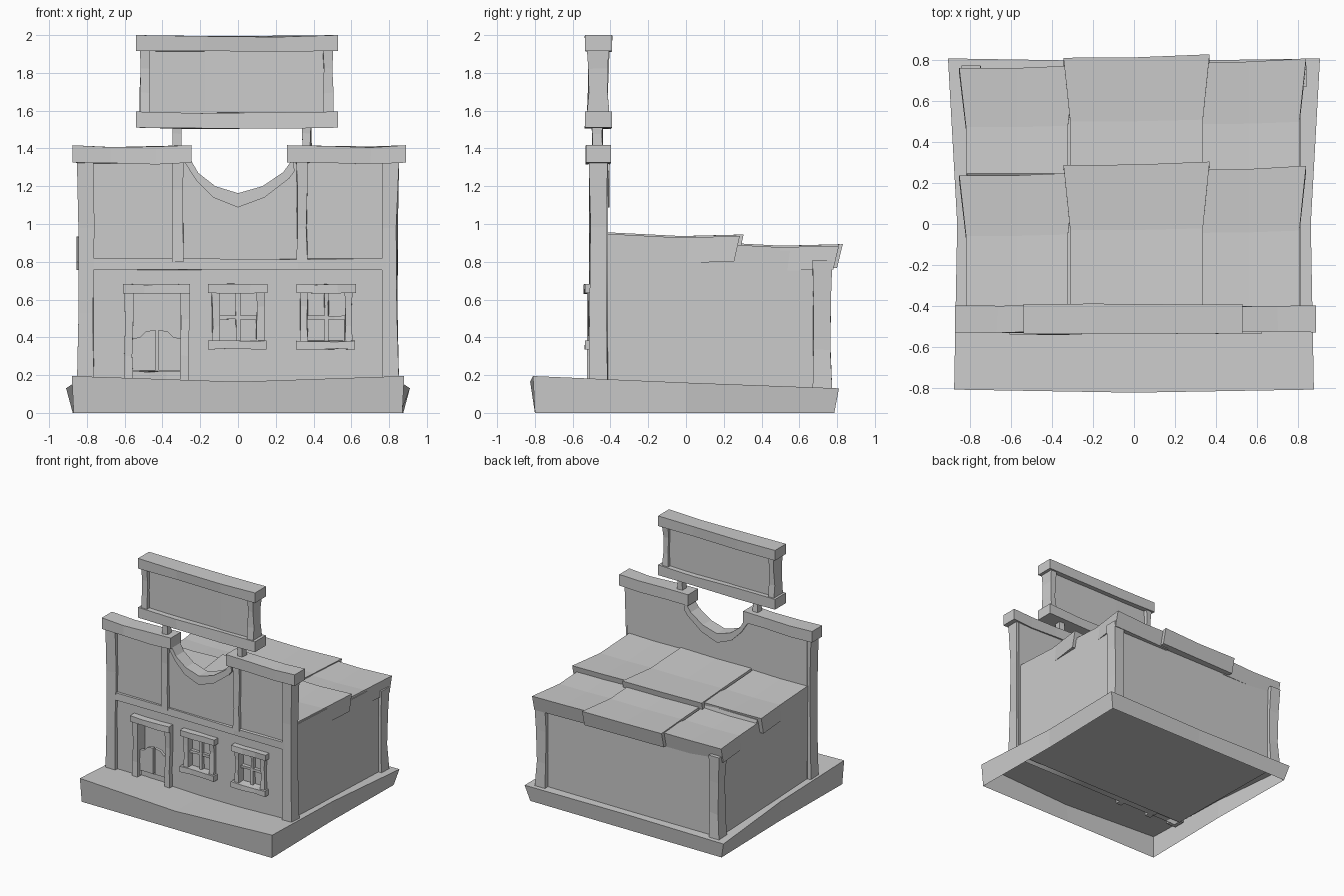
import bpy, bmesh, random
from mathutils import Vector

if "Cube" in bpy.data.objects:
    bpy.data.objects.remove(bpy.data.objects["Cube"])

random.seed(4)


def finish(name, bm):
    bmesh.ops.recalc_face_normals(bm, faces=bm.faces)
    me = bpy.data.meshes.new(name)
    bm.to_mesh(me)
    bm.free()
    ob = bpy.data.objects.new(name, me)
    bpy.context.collection.objects.link(ob)
    return ob


def loft(name, rings):
    """Skin a list of equal point rings and close both ends."""
    bm = bmesh.new()
    vs = [[bm.verts.new(p) for p in r] for r in rings]
    n = len(vs[0])
    for a, b in zip(vs, vs[1:]):
        for i in range(n):
            bm.faces.new((a[i], a[(i + 1) % n], b[(i + 1) % n], b[i]))
    bm.faces.new(vs[0])
    bm.faces.new(vs[-1])
    return finish(name, bm)


def beam(name, x, y, z, axis=2, pinch=0.12, bend=(0, 0, 0), jit=0.005):
    """Rough-hewn timber: a box pinched and bent along one axis."""
    lo, hi = Vector((x[0], y[0], z[0])), Vector((x[1], y[1], z[1]))
    mid, half = (lo + hi) / 2, (hi - lo) / 2
    u, v = [k for k in range(3) if k != axis]
    rings = []
    for t in (-1, -0.35, 0.4, 1):
        inner = abs(t) < 1
        off = Vector(bend) if inner else Vector()
        s = 1 - pinch if inner else 1
        ring = []
        for a, b in ((-1, -1), (1, -1), (1, 1), (-1, 1)):
            p = mid + off
            p[axis] += t * half[axis]
            p[u] += a * half[u] * s
            p[v] += b * half[v] * s
            if inner:
                p += Vector([random.uniform(-jit, jit) for _ in range(3)])
            ring.append(p)
        rings.append(ring)
    return loft(name, rings)


def prism(name, pts, axis, a, b):
    """Extrude a 2D profile along x (axis 0) or y (axis 1)."""
    def at(d):
        return [(d, p, q) if axis == 0 else (p, d, q) for p, q in pts]
    return loft(name, [at(a), at(b)])


# Plinth: flared rim with a sloping deck, open underneath
bm = bmesh.new()
top_rows = [(-0.81, 0.88, 0.195, 0.165), (0.0, 0.865, 0.16, 0.158), (0.81, 0.91, 0.13, 0.128)]
top = [[bm.verts.new((s * w, y - (0.015 if s == 0 and y else 0), zm if s == 0 else z))
        for s in (-1, 0, 1)] for y, w, z, zm in top_rows]
bot = [[bm.verts.new((s * w, y, 0)) for s in (-1, 0, 1)]
       for y, w in ((-0.80, 0.87), (0, 0.86), (0.785, 0.875))]
for j in range(2):
    for i in range(2):
        bm.faces.new((top[j][i], top[j][i + 1], top[j + 1][i + 1], top[j + 1][i]))
loop = [(0, 0), (0, 1), (0, 2), (1, 2), (2, 2), (2, 1), (2, 0), (1, 0)]
for (a, b), (c, d) in zip(loop, loop[1:] + loop[:1]):
    bm.faces.new((bot[a][b], bot[c][d], top[c][d], top[a][b]))
finish("plinth", bm)

# Main body under the roof
prism("body", [(-0.42, 0.13), (0.735, 0.115), (0.74, 0.86), (0.5, 0.86), (0.25, 0.87),
               (0.24, 0.915), (0, 0.915), (-0.42, 0.935)], 0, -0.818, 0.815)

# Front wall with scooped top and openings
arc_top = [(-0.245, 1.33), (-0.21, 1.27), (-0.12, 1.2), (0, 1.163), (0.13, 1.2), (0.24, 1.275), (0.29, 1.345)]
arc_low = [(0.30, 1.28), (0.27, 1.24), (0.14, 1.14), (0, 1.088), (-0.13, 1.14), (-0.22, 1.23), (-0.285, 1.33)]
outline = [(-0.82, 0.14), (0.83, 0.14), (0.83, 1.36), (0.3, 1.36)] + \
          [(x, z - 0.03) for x, z in reversed(arc_top)] + [(-0.27, 1.36), (-0.82, 1.36)]


def rect(x0, x1, z0, z1):
    return [(x0, z0), (x1, z0), (x1, z1), (x0, z1)]


windows = (0.0, 0.468)
holes = [rect(-0.555, -0.305, 0.17, 0.64)] + [rect(c - 0.105, c + 0.105, 0.375, 0.64) for c in windows]
cu = bpy.data.curves.new("front_wall", 'CURVE')
cu.dimensions = '2D'
cu.fill_mode = 'BOTH'
cu.extrude = 0.036
for pts in [outline] + holes:
    sp = cu.splines.new('POLY')
    sp.points.add(len(pts) - 1)
    for p, (x, z) in zip(sp.points, pts):
        p.co = (x, z, 0, 1)
    sp.use_cyclic_u = True
wall = bpy.data.objects.new("front_wall", cu)
wall.rotation_euler.x = 1.5707963
wall.location.y = -0.449
bpy.context.collection.objects.link(wall)
bpy.context.view_layer.objects.active = wall
wall.select_set(True)
bpy.ops.object.convert(target='MESH')

# Curved trim under the scoop, one block per segment
low = arc_low[::-1]
loft("scoop_trim", [[(a[0], -0.512, a[1]), (a[0], -0.404, a[1]), (b[0], -0.404, b[1]), (b[0], -0.512, b[1])]
                    for a, b in zip(arc_top, low)])

# Timber posts, pilasters, band and parapet caps
for side, s in (("left", -1), ("right", 1)):
    x = sorted((s * 0.765, s * 0.853))
    beam("front_post_" + side, x, (-0.515, -0.415), (0.14, 1.34), bend=(-s * 0.006, 0, 0))
    beam("back_post_" + side, sorted((s * 0.75, s * 0.845)), (0.67, 0.775), (0.1, 0.81), bend=(-s * 0.008, -0.006, 0))
    c = s * 0.328 + 0.01
    beam("pilaster_" + side, (c - 0.03, c + 0.03), (-0.512, -0.46), (0.8, 1.35))
    beam("sign_leg_" + side, (c + 0.002, c + 0.052) if s > 0 else (c - 0.03, c + 0.02),
         (-0.5, -0.44), (1.36, 1.53))
    cx = (-0.875, -0.245) if s < 0 else (0.26, 0.89)
    beam("parapet_cap_" + side, cx, (-0.53, -0.398), (1.325, 1.417), 0, 0.02, (0, 0, -0.006))
beam("front_band", (-0.77, 0.78), (-0.508, -0.46), (0.757, 0.818), 0, 0.06)

# Sign board
for nm, z in (("lower", (1.51, 1.595)), ("upper", (1.916, 2.0))):
    beam("sign_rail_" + nm, (-0.54, 0.53), (-0.535, -0.392), z, 0, 0.03, (0, 0, -0.006))
beam("sign_stile_left", (-0.52, -0.468), (-0.525, -0.405), (1.58, 1.93))
beam("sign_stile_right", (0.45, 0.505), (-0.525, -0.405), (1.58, 1.93))
beam("sign_panel", (-0.49, 0.48), (-0.49, -0.435), (1.58, 1.93), 0, 0, jit=0.003)

# Window frames, panes and glazing bars
for i, c in enumerate(windows, 1):
    nm = "window_%d_" % i
    beam(nm + "header", (c - 0.158, c + 0.157), (-0.535, -0.46), (0.635, 0.682), 0, 0.04)
    beam(nm + "sill", (c - 0.16, c + 0.152), (-0.535, -0.46), (0.335, 0.382), 0, 0.04)
    for s in (-1, 1):
        e = c + s * 0.118
        beam(nm + "jamb_" + ("left" if s < 0 else "right"), (e - 0.022, e + 0.022), (-0.52, -0.45), (0.37, 0.645))
    beam(nm + "bar_upright", (c - 0.012, c + 0.012), (-0.49, -0.45), (0.37, 0.645), jit=0.003)
    beam(nm + "bar_cross", (c - 0.105, c + 0.105), (-0.488, -0.45), (0.493, 0.515), 0, jit=0.003)
    beam(nm + "pane", (c - 0.11, c + 0.11), (-0.456, -0.44), (0.37, 0.645), 0, 0, jit=0)

# Doorway and swinging half doors
beam("door_header", (-0.61, -0.255), (-0.54, -0.46), (0.633, 0.683), 0, 0.04)
for nm, x in (("left", (-0.605, -0.553)), ("right", (-0.307, -0.257))):
    beam("door_jamb_" + nm, x, (-0.525, -0.43), (0.14, 0.645))
leaf = [(0.008, 0.225), (0.125, 0.225), (0.125, 0.395), (0.09, 0.4), (0.06, 0.43), (0.008, 0.44)]
for nm, s in (("left", -1), ("right", 1)):
    prism("half_door_" + nm, [(-0.43 + s * x, z) for x, z in leaf], 1, -0.485, -0.46)
beam("door_threshold", (-0.555, -0.305), (-0.47, -0.42), (0.14, 0.22), 0, 0)


# Roof: three columns of overlapping slabs in two rows
def slab(name, x, y0, yl, yr, z, thick=0.135):
    rings = []
    for t, dz, inset in ((0, 0.012, 0.033), (0.55, -0.008, 0.033), (1, 0, 0)):
        a, b = x[0] + inset, x[1] - inset
        ya, yb = y0 + (yl - y0) * t, y0 + (yr - y0) * t
        tuck = 0.03 * t
        rings.append([(a, ya, z + dz), ((a + b) / 2, (ya + yb) / 2 - 0.006 * t, z + dz - 0.005), (b, yb, z + dz),
                      (b, yb - tuck, z + dz - thick), (a, ya - tuck, z + dz - thick)])
    loft(name, rings)


cols = (("left", (-0.855, -0.29), 0.238, 0.25, -0.01), ("middle", (-0.345, 0.37), 0.288, 0.305, 0.0),
        ("right", (0.29, 0.842), 0.265, 0.285, -0.008))
for nm, x, yl, yr, dz in cols:
    slab("roof_upper_" + nm, x, -0.42, yl, yr, 0.944 + dz)
    slab("roof_lower_" + nm, x, 0.12, yl + 0.525, yr + 0.525, 0.893 + dz, 0.125)
